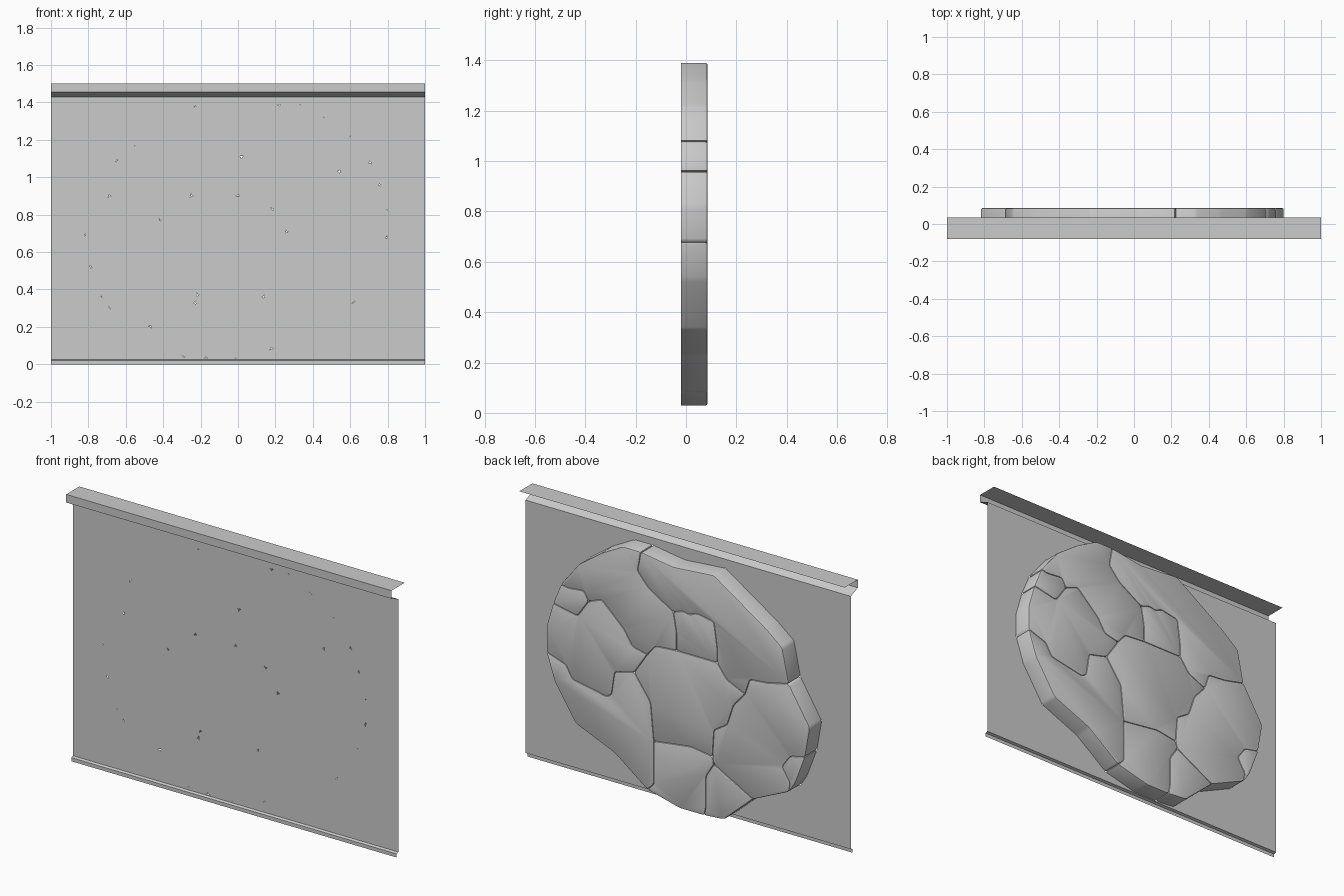
import bpy
import bmesh
from mathutils import Vector

if "Cube" in bpy.data.objects:
    bpy.data.objects.remove(bpy.data.objects["Cube"], do_unlink=True)

FRONT = -0.02    # plane shared by the sheet and the stone fronts
BACK = 0.085     # rear of the stones

# Single plain material
grey = bpy.data.materials.new("stone_grey")
grey.use_nodes = True
grey.diffuse_color = (0.6, 0.6, 0.6, 1)
bsdf = grey.node_tree.nodes["Principled BSDF"]
bsdf.inputs["Base Color"].default_value = grey.diffuse_color
bsdf.inputs["Roughness"].default_value = 0.8


def finish(name, bm, smooth=False):
    """Turn a bmesh into a named, coloured object."""
    mesh = bpy.data.meshes.new(name)
    bm.to_mesh(mesh)
    bm.free()
    mesh.materials.append(grey)
    obj = bpy.data.objects.new(name, mesh)
    bpy.context.collection.objects.link(obj)
    if smooth:
        bpy.ops.object.select_all(action="DESELECT")
        obj.select_set(True)
        bpy.context.view_layer.objects.active = obj
        bpy.ops.object.shade_smooth_by_angle(angle=0.7)
    return obj


def on_plane(bm, points):
    """Place hundredths (x, z) on the front plane."""
    return [bm.verts.new((x / 100, FRONT, z / 100)) for x, z in points]


def strip(name, profile):
    """Sweep a (y, z) profile across the full width."""
    bm = bmesh.new()
    rows = [[bm.verts.new((x, y, z)) for x in (-1, 1)] for y, z in profile]
    for low, high in zip(rows, rows[1:]):
        bm.faces.new((low[0], low[1], high[1], high[0]))
    finish(name, bm)


def stone(name, outline):
    """Flat stone with a narrow joint, rounded corners and a soft rear edge."""
    bm = bmesh.new()
    face = bm.faces.new(on_plane(bm, outline))
    # Shrink the outline to leave a joint
    collar = bmesh.ops.inset_individual(bm, faces=[face], thickness=0.003)
    bmesh.ops.delete(bm, geom=collar["faces"], context="FACES")
    # Give it thickness
    front = bm.faces[:]
    extruded = bmesh.ops.extrude_face_region(bm, geom=front, use_keep_orig=True)
    moved = [v for v in extruded["geom"] if isinstance(v, bmesh.types.BMVert)]
    bmesh.ops.translate(bm, verts=moved, vec=Vector((0, BACK - FRONT, 0)))
    bmesh.ops.recalc_face_normals(bm, faces=bm.faces[:])
    # Round the upright corners, then the rear edge
    corners = [e for e in bm.edges
               if abs(e.verts[0].co.y - e.verts[1].co.y) > 0.05]
    bmesh.ops.bevel(bm, geom=corners, offset=0.012, segments=2,
                    profile=0.5, affect="EDGES", clamp_overlap=True)
    rear = [e for e in bm.edges
            if all(v.co.y > BACK - 0.001 for v in e.verts)]
    bmesh.ops.bevel(bm, geom=rear, offset=0.007, segments=2,
                    profile=0.5, affect="EDGES", clamp_overlap=True)
    finish(name, bm, smooth=True)


# Outer rim of the stone disc, clockwise from the left, in hundredths
rim = [(-69, 90), (-65, 109), (-55, 117), (-23, 138), (2, 136), (22, 139),
       (33, 139), (46, 132), (60, 122), (71, 108), (76, 96), (80, 82),
       (80, 68), (75, 53), (62, 33), (38, 23), (18, 8), (-2, 3), (-17, 3),
       (-29, 4), (-47, 20), (-69, 30), (-73, 36), (-79, 52), (-82, 69)]

# Cracks between neighbouring stones, each drawn once
crack_top = [(24, 128), (17, 120), (2, 111)]
crack_crown = [(2, 111), (-4, 113), (-8, 112), (-12, 114), (-23, 112), (-25, 98), (-25, 90)]
crack_crown_right = [(2, 111), (0, 100), (0, 90)]
crack_heart_left = [(-25, 90), (-31, 82), (-42, 77)]
crack_shoulder = [(-42, 77), (-45, 86), (-56, 87)]
crack_left = [(-42, 77), (-35, 69), (-31, 57), (-23, 52), (-22, 37)]
crack_heart_right = [(0, 90), (13, 89), (18, 83)]
crack_right = [(18, 83), (27, 85), (32, 93), (46, 106), (54, 103)]
crack_heart_side = [(18, 83), (26, 71)]
crack_elbow = [(26, 71), (38, 68), (40, 55), (43, 53), (64, 57), (68, 64)]
crack_lower_right = [(26, 71), (16, 57), (14, 36)]
crack_base_right = [(14, 36), (14, 12)]
crack_heart_base = [(14, 36), (-9, 39), (-22, 37)]
crack_base_left = [(-23, 33), (-18, 25), (-18, 8)]
pebble_top = [(54, 103), (57, 108), (67, 107)]
pebble_base = [(54, 103), (61, 93)]
chip_edge = [(-70, 50), (-65, 43), (-70, 35)]


def back(path):
    return path[::-1]


# Stones around the disc
stone("upper_left_stone", rim[:6] + crack_top + crack_crown[1:]
      + crack_heart_left[1:] + crack_shoulder[1:])
stone("crown_stone", back(crack_crown) + crack_crown_right[1:])
stone("upper_right_stone", rim[5:10] + back(pebble_top)
      + back(crack_right)[1:] + back(crack_heart_right)[1:]
      + back(crack_crown_right)[1:] + back(crack_top)[1:])
stone("right_pebble", rim[9:11] + back(pebble_base) + pebble_top[1:])
stone("right_stone", rim[10:13] + back(crack_elbow)
      + back(crack_heart_side)[1:] + crack_right[1:] + pebble_base[1:])
stone("lower_right_stone", rim[12:17] + back(crack_base_right)
      + back(crack_lower_right)[1:] + crack_elbow[1:])
stone("base_stone", rim[16:19] + back(crack_base_left)
      + back(crack_heart_base) + crack_base_right[1:])
stone("lower_left_stone", rim[18:21] + crack_base_left)
stone("left_stone", rim[20:22] + back(chip_edge) + rim[23:] + rim[:1]
      + back(crack_shoulder) + crack_left[1:] + crack_base_left[:1])
stone("left_chip", rim[21:24] + chip_edge)
stone("heart_stone", back(crack_heart_left) + crack_heart_right
      + crack_heart_side[1:] + crack_lower_right[1:]
      + crack_heart_base[1:] + back(crack_left)[1:-1])

# Thin sheet with an opening that follows the rim
bm = bmesh.new()
for loop in ([(-100, 2.5), (100, 2.5), (100, 143), (-100, 143)], rim):
    verts = on_plane(bm, loop)
    for a, b in zip(verts, verts[1:] + verts[:1]):
        bm.edges.new((a, b))
bmesh.ops.triangle_fill(bm, edges=bm.edges[:], use_beauty=True,
                        normal=(0, -1, 0))
finish("backing_sheet", bm)

# Folded top flange and bottom lip
strip("top_flange", [(FRONT, 1.43), (-0.08, 1.455), (-0.08, 1.5), (0.035, 1.5)])
strip("bottom_lip", [(-0.035, 0), (-0.035, 0.02), (FRONT, 0.025)])
